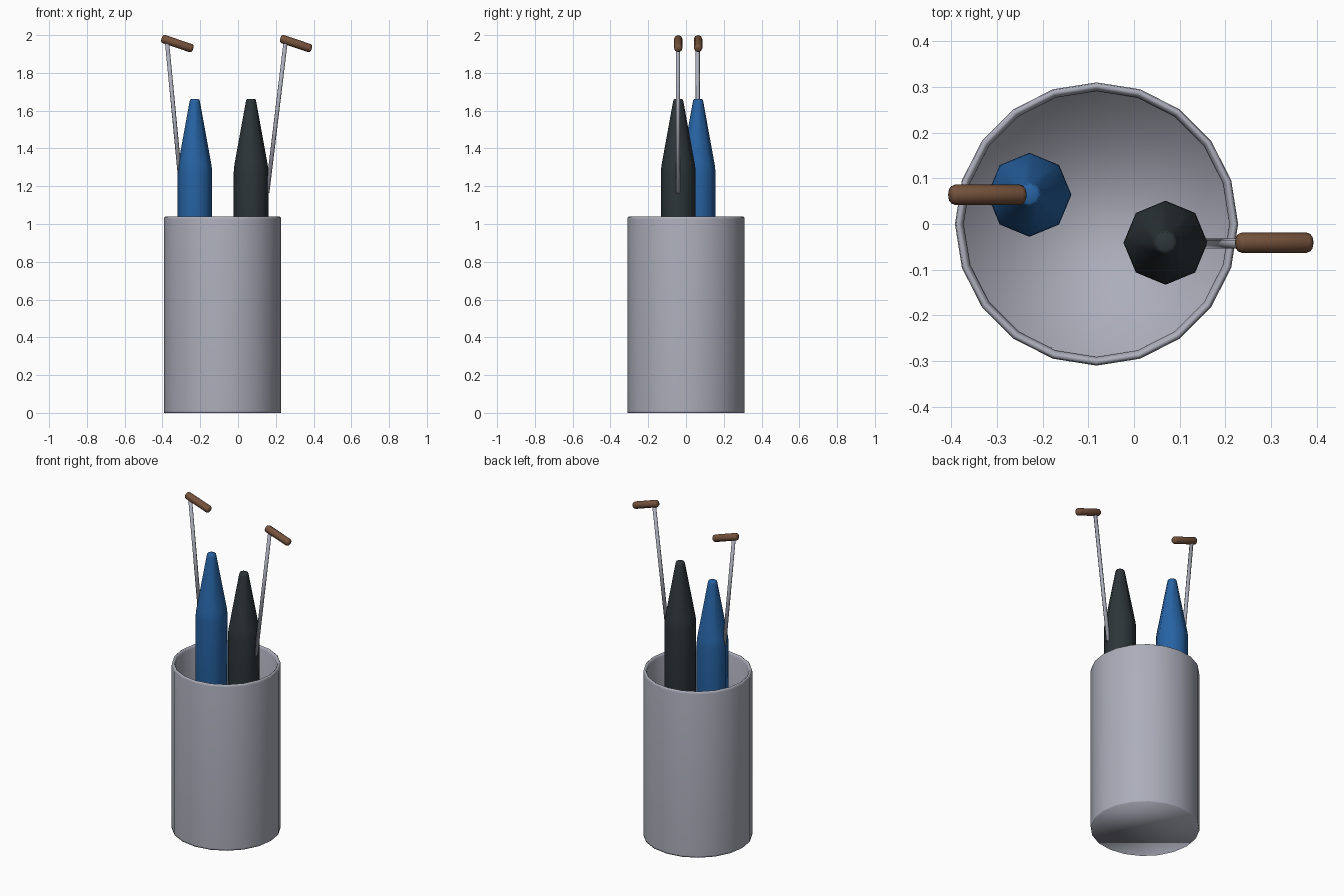
import bpy, bmesh, math
from mathutils import Vector

if "Cube" in bpy.data.objects:
    bpy.data.objects.remove(bpy.data.objects["Cube"])


def material(name, rgb):
    m = bpy.data.materials.new(name)
    m.diffuse_color = (*rgb, 1)
    m.use_nodes = True
    m.node_tree.nodes["Principled BSDF"].inputs["Base Color"].default_value = m.diffuse_color
    return m


GREY = material("grey metal", (0.41, 0.42, 0.49))
BLUE = material("blue fabric", (0.02, 0.125, 0.37))
BLACK = material("charcoal fabric", (0.026, 0.036, 0.041))
BROWN = material("brown wood", (0.18, 0.085, 0.045))


def lathe(name, profile, sides, mat, start=(0, 0, 0), axis=(0, 0, 1)):
    """Turn (radius, height) points around an axis and cap both ends."""
    bm = bmesh.new()
    rings = []
    for r, h in profile:
        angles = [2 * math.pi * i / sides for i in range(sides)]
        rings.append([bm.verts.new((r * math.cos(a), r * math.sin(a), h)) for a in angles])
    for low, high in zip(rings, rings[1:]):
        for i in range(sides):
            j = (i + 1) % sides
            bm.faces.new((low[i], low[j], high[j], high[i]))
    bm.faces.new(rings[0][::-1])
    bm.faces.new(rings[-1])
    for f in bm.faces:
        f.smooth = True
    mesh = bpy.data.meshes.new(name)
    bm.to_mesh(mesh)
    bm.free()
    mesh.materials.append(mat)
    ob = bpy.data.objects.new(name, mesh)
    bpy.context.collection.objects.link(ob)
    ob.location = start
    ob.rotation_mode = 'QUATERNION'
    ob.rotation_quaternion = Vector(axis).to_track_quat('Z', 'Y')
    if Vector(axis).z == 1:
        ob.rotation_quaternion = (1, 0, 0, 0)
    return ob


def between(name, a, b, r, mat, bevel=0.0):
    """Round bar from a to b, with rounded ends when bevel is set."""
    a, b = Vector(a), Vector(b)
    length = (b - a).length
    profile = [(r, 0), (r, length)]
    if bevel:
        low = [(r - bevel, 0), (r - 0.3 * bevel, 0.3 * bevel), (r, bevel)]
        profile = low + [(q, length - h) for q, h in reversed(low)]
    return lathe(name, profile, 8, mat, a, b - a)


# Open stand: outer wall, rounded rim, inner wall and floor
lathe("stand", [(0.31, 0), (0.31, 0.01), (0.31, 1.025), (0.308, 1.036), (0.302, 1.04),
                (0.296, 1.036), (0.291, 1.025), (0.29, 0.04), (0.29, 0.03)],
      20, GREY, (-0.082, 0, 0))

# Closed umbrellas: canopy, tilted shaft and wooden handle
canopy = [(0.085, 0.03), (0.092, 0.04), (0.092, 1.27), (0.0905, 1.295), (0.087, 1.32),
          (0.028, 1.645), (0.025, 1.658), (0.018, 1.662)]
for label, mat, x, y, foot, head in (("blue", BLUE, -0.229, 0.064, -0.299, -0.376),
                                     ("black", BLACK, 0.069, -0.041, 0.155, 0.252)):
    lathe(label + "_canopy", canopy, 8, mat, (x, y, 0))
    between(label + "_shaft", (foot, y - 0.002, 1.165), (head, y - 0.002, 1.965), 0.011, GREY)
    between(label + "_handle", (head - 0.028, y, 1.983), (head + 0.138, y, 1.927),
            0.0225, BROWN, 0.013)
